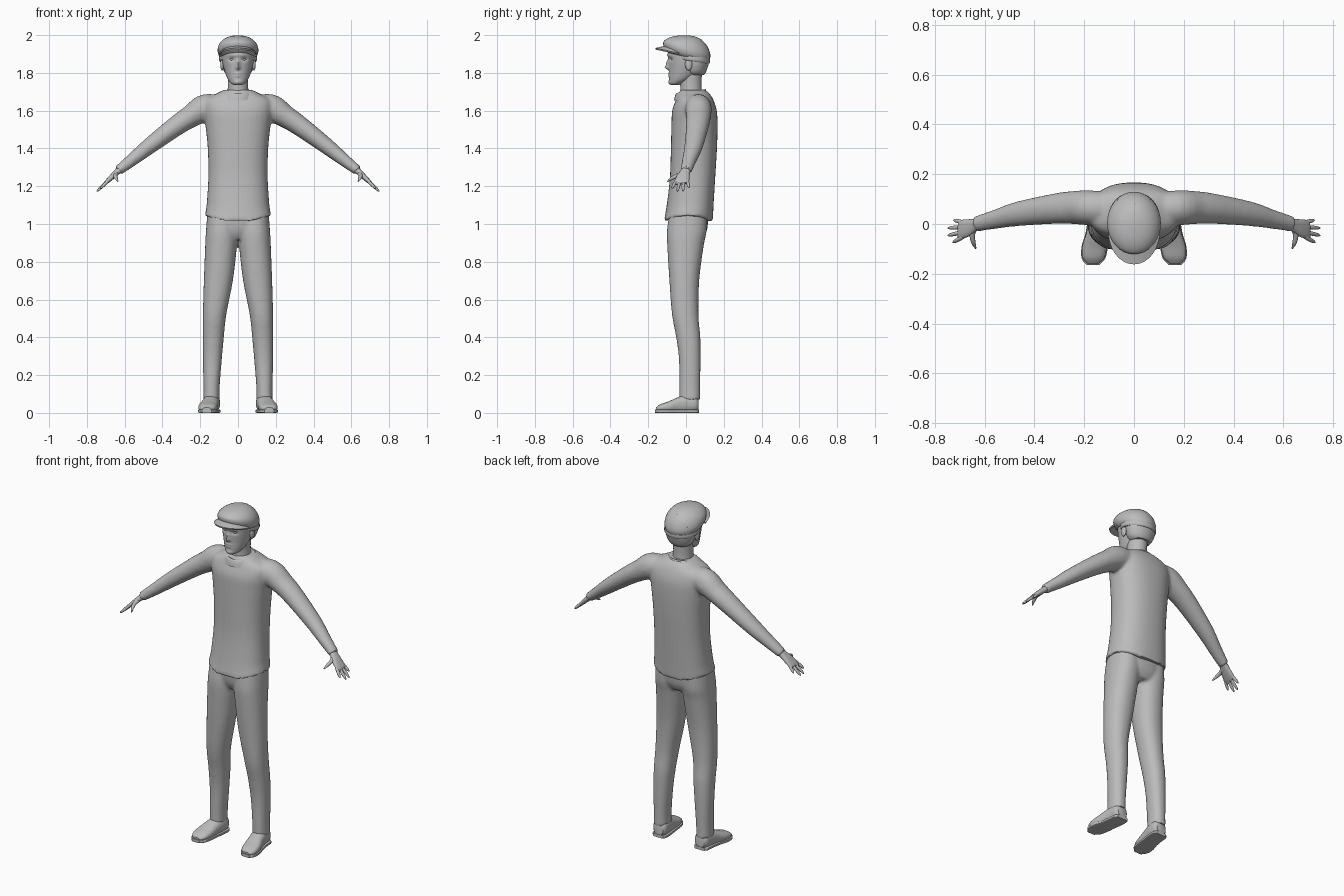
import bpy, bmesh
from math import sin, cos, pi, exp, radians
from mathutils import Vector, Matrix

if "Cube" in bpy.data.objects:
    bpy.data.objects.remove(bpy.data.objects["Cube"])

grey = bpy.data.materials.new("plain grey")
grey.use_nodes = True
grey.diffuse_color = (0.5, 0.5, 0.5, 1)
bsdf = grey.node_tree.nodes["Principled BSDF"]
bsdf.inputs["Base Color"].default_value = grey.diffuse_color
bsdf.inputs["Roughness"].default_value = 0.7

X, Y, Z = Vector((1, 0, 0)), Vector((0, 1, 0)), Vector((0, 0, 1))


def refine(rings, k):
    """Catmull-Rom steps between rings of (x, y, z, a, b)."""
    r = [Vector(q) for q in rings]
    out = []
    for i in range(len(r) - 1):
        p0, p1, p2, p3 = r[max(i - 1, 0)], r[i], r[i + 1], r[min(i + 2, len(r) - 1)]
        for j in range(k):
            t = j / k
            out.append(0.5 * (2 * p1 + (p2 - p0) * t + (2 * p0 - 5 * p1 + 4 * p2 - p3) * t * t
                              + (3 * p1 - p0 - 3 * p2 + p3) * t ** 3))
    return out + [r[-1]]


def loft(bm, rings, n=24, k=3, axis=None, ref=Y, power=2.0):
    """Closed skin over rings; half sizes a (across ref) and b (along ref)."""
    rings = refine(rings, k)
    pts = [Vector(r[:3]) for r in rings]
    loops = []
    for i, r in enumerate(rings):
        t = axis or (pts[min(i + 1, len(pts) - 1)] - pts[max(i - 1, 0)]).normalized()
        v = (ref - t * ref.dot(t)).normalized()
        u = v.cross(t)
        loop = []
        for j in range(n):
            c, s = cos(2 * pi * j / n), sin(2 * pi * j / n)
            e = 2 / power
            pc = abs(c) ** e * (1 if c > 0 else -1)
            ps = abs(s) ** e * (1 if s > 0 else -1)
            loop.append(bm.verts.new(pts[i] + u * r[3] * pc + v * r[4] * ps))
        loops.append(loop)
    for p, q in zip(loops, loops[1:]):
        for j in range(n):
            bm.faces.new((p[j], p[(j + 1) % n], q[(j + 1) % n], q[j]))
    bm.faces.new(loops[0][::-1])
    bm.faces.new(loops[-1])
    return [v for loop in loops for v in loop]


def flip(rings, s):
    return [(s * r[0],) + tuple(r[1:]) for r in rings]


def finish(bm, name, voxel=0, smooth=4, thick=0, angle=40):
    bmesh.ops.recalc_face_normals(bm, faces=bm.faces)
    mesh = bpy.data.meshes.new(name)
    bm.to_mesh(mesh)
    bm.free()
    mesh.materials.append(grey)
    ob = bpy.data.objects.new(name, mesh)
    bpy.context.collection.objects.link(ob)
    bpy.ops.object.select_all(action='DESELECT')
    ob.select_set(True)
    bpy.context.view_layer.objects.active = ob
    if voxel:
        m = ob.modifiers.new("Union", 'REMESH')
        m.mode, m.voxel_size = 'VOXEL', voxel
        m = ob.modifiers.new("Relax", 'SMOOTH')
        m.factor, m.iterations = 0.5, smooth
    if thick:
        m = ob.modifiers.new("Thickness", 'SOLIDIFY')
        m.thickness, m.offset = thick, 0
    for m in list(ob.modifiers):
        bpy.ops.object.modifier_apply(modifier=m.name)
    bpy.ops.object.shade_smooth_by_angle(angle=radians(angle))
    return ob


def ball(bm, loc, size):
    bmesh.ops.create_uvsphere(bm, u_segments=20, v_segments=12, radius=1,
                              matrix=Matrix.Translation(loc) @ Matrix.Diagonal((*size, 1)))


# Shirt: torso and sleeves fused
bm = bmesh.new()
torso = [(0, .012, 1.01, .175, .13), (0, .022, 1.1, .166, .124), (0, .035, 1.25, .157, .12),
         (0, .042, 1.4, .16, .122), (0, .045, 1.52, .172, .122), (0, .045, 1.6, .182, .118),
         (0, .046, 1.655, .178, .1), (0, .042, 1.69, .115, .083), (0, .035, 1.71, .075, .065)]
for v in loft(bm, torso, 40, 4, Z, power=2.35):
    if v.co.z < 1.1:
        v.co.z += (v.co.x / .175) ** 2 * .035 * (1.1 - v.co.z) / .09
sleeve = [(.06, .06, 1.625, .05, .06), (.17, .065, 1.615, .073, .07), (.25, .066, 1.57, .06, .066),
          (.33, .06, 1.517, .053, .06), (.47, .04, 1.412, .043, .049), (.56, .018, 1.34, .034, .038),
          (.635, 0, 1.282, .026, .031)]
for s in (1, -1):
    loft(bm, flip(sleeve, s), 24, 4)
finish(bm, "shirt", voxel=.009, smooth=5)

# Collar band, lower at the front
bm = bmesh.new()
band = [(0, .025, 1.665, .1, .088), (0, .025, 1.692, .089, .082), (0, .027, 1.703, .08, .075),
        (0, .028, 1.695, .068, .066)]
for v in loft(bm, band, 32, 2, Z):
    v.co.z += .13 * (v.co.y - .02)
finish(bm, "collar")

# Trousers: pelvis and legs fused
bm = bmesh.new()
loft(bm, [(0, .012, .92, .1, .075), (0, .012, .97, .155, .1), (0, .012, 1.07, .16, .108)], 36, 3, Z, power=2.3)
leg = [(.085, .01, 1.05, .078, .1), (.087, .004, .96, .083, .105), (.09, -.003, .88, .084, .096),
       (.104, -.009, .7, .077, .079), (.124, -.004, .52, .062, .07), (.131, .012, .4, .056, .064),
       (.136, .02, .28, .05, .057), (.14, .02, .14, .043, .055), (.141, .02, .07, .043, .055)]
for s in (1, -1):
    loft(bm, flip(leg, s), 28, 4, Z, power=2.2)
finish(bm, "trousers", voxel=.009, smooth=4)

# Shoes with flat soles
upper = [(.137, .066, .045, .03, .03), (.138, .05, .05, .045, .042), (.14, .01, .05, .05, .044),
         (.148, -.04, .042, .042, .045), (.158, -.09, .032, .03, .05), (.163, -.135, .026, .02, .044),
         (.165, -.16, .02, .008, .022)]
for s, side in ((1, "left"), (-1, "right")):
    bm = bmesh.new()
    for v in loft(bm, flip(upper, s), 24, 4, -Y, X, 2.4):
        v.co.z = max(v.co.z, .01)
    finish(bm, side + "_shoe")
    bm = bmesh.new()
    sole = [(x, y * 1.03, .009, .009, b + .003) for x, y, z, a, b in upper]
    loft(bm, flip(sole, s), 24, 4, -Y, X, 6)
    finish(bm, side + "_sole")

# Hands: palm, four fingers and thumb
tips = [(.725, .016, 1.192), (.748, -.016, 1.172), (.748, -.046, 1.172), (.728, -.074, 1.188)]
for s, side in ((1, "left"), (-1, "right")):
    bm = bmesh.new()
    palm = [(.615, .002, 1.297, .019, .024), (.64, -.004, 1.275, .016, .026),
            (.67, -.016, 1.247, .014, .035), (.698, -.022, 1.22, .01, .038), (.704, -.022, 1.213, .006, .034)]
    loft(bm, flip(palm, s), 20, 3, power=2.5)
    for i, tip in enumerate(tips):
        root = Vector((.685, .006 - .019 * i, 1.232))
        end = Vector(tip)
        rings = [(*root.lerp(end, f), r, r) for f, r in ((0, .008), (.5, .0085), (.85, .0065), (1, .002))]
        loft(bm, flip(rings, s), 10, 2)
    thumb = [(.64, -.012, 1.27, .012, .012), (.65, -.045, 1.256, .011, .011),
             (.645, -.075, 1.242, .009, .009), (.636, -.098, 1.225, .003, .003)]
    loft(bm, flip(thumb, s), 10, 3, ref=X)
    finish(bm, side + "_hand", angle=50)

# Neck
bm = bmesh.new()
loft(bm, [(0, .03, 1.64, .066, .066), (0, .026, 1.72, .054, .056), (0, .024, 1.82, .056, .062)], 28, 4, Z)
finish(bm, "neck")

# Head, with features raised and sunk from the front
bm = bmesh.new()
skull = [(0, -.06, 1.735, .018, .02), (0, -.05, 1.745, .037, .037), (0, -.025, 1.77, .056, .064),
         (0, -.006, 1.81, .071, .083), (0, .004, 1.86, .083, .096), (0, .005, 1.91, .086, .1),
         (0, .005, 1.95, .075, .088), (0, .005, 1.975, .04, .05)]
features = [(0, 1.828, .01, .011, .02), (0, 1.85, .009, .018, .014), (-.033, 1.872, .014, .009, -.011),
            (.033, 1.872, .014, .009, -.011), (0, 1.894, .05, .008, .005), (0, 1.797, .018, .005, .006),
            (0, 1.783, .016, .005, .005), (0, 1.75, .02, .01, .006)]
for v in loft(bm, skull, 72, 8, Z):
    if v.co.y < -.03:
        v.co.y -= sum(h * exp(-((v.co.x - x) / w) ** 2 - ((v.co.z - z) / t) ** 2)
                      for x, z, w, t, h in features)
finish(bm, "head", angle=60)

bm = bmesh.new()
for s in (1, -1):
    ball(bm, (s * .032, -.068, 1.872), (.012, .013, .008))
finish(bm, "eyes")
for s, side in ((1, "left"), (-1, "right")):
    bm = bmesh.new()
    ball(bm, (s * .084, .014, 1.845), (.01, .019, .032))
    finish(bm, side + "_ear")

# Hair below the back of the cap
bm = bmesh.new()
loft(bm, [(0, .05, 1.79, .055, .045), (0, .05, 1.81, .075, .058), (0, .052, 1.86, .09, .07),
          (0, .05, 1.92, .09, .07)], 28, 4, Z)
finish(bm, "hair")

# Cap crown, lower at the back
bm = bmesh.new()
crown = [(0, .012, 1.885, .092, .106), (0, .008, 1.9, .104, .118), (0, .004, 1.925, .108, .125),
         (0, 0, 1.953, .099, .116), (0, -.004, 1.978, .076, .09), (0, -.006, 1.993, .046, .056),
         (0, -.006, 1.999, .012, .016)]
for v in loft(bm, crown, 32, 3, Z):
    v.co.z -= .22 * v.co.y * min(1, max(0, (2 - v.co.z) / .07))
finish(bm, "cap_crown")

# Cap visor, arched over the brow
bm = bmesh.new()
rows = []
for i in range(21):
    a = radians(-82 + 8.2 * i)
    lift = .045 * cos(a)
    row = []
    for f in (0, .33, .67, 1):
        row.append(bm.verts.new(((.09 + .012 * f) * sin(a), -.025 - (.07 + .066 * f) * cos(a),
                                 1.892 + lift + .006 - .016 * f * cos(a))))
    rows.append(row)
for p, q in zip(rows, rows[1:]):
    for j in range(3):
        bm.faces.new((p[j], p[j + 1], q[j + 1], q[j]))
finish(bm, "cap_visor", thick=.009)

# Cap button and rear strap
bm = bmesh.new()
ball(bm, (0, .07, 1.972), (.015, .015, .008))
finish(bm, "cap_button")
bm = bmesh.new()
loft(bm, [(0, .034, 1.862, .096, .088), (0, .034, 1.87, .101, .094), (0, .034, 1.888, .1, .094)], 32, 2, Z)
for v in bm.verts:
    v.co.z -= .15 * (v.co.y - .03)
finish(bm, "cap_strap")
